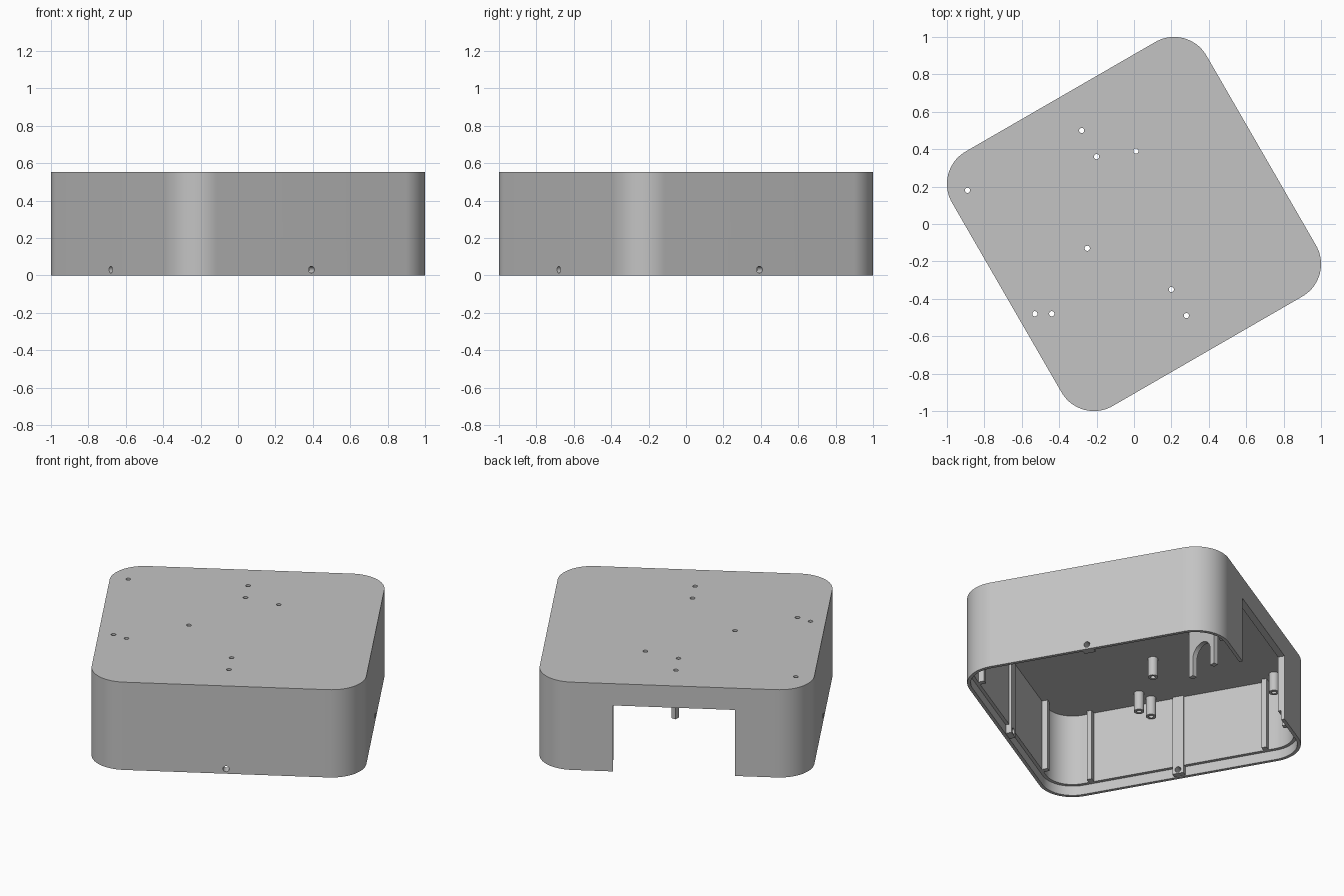
import bpy
import bmesh
from math import pi, cos, sin, radians
from mathutils import Matrix, Vector

old = bpy.data.objects.get("Cube")
if old:
    bpy.data.objects.remove(old, do_unlink=True)

HALF, RADIUS, HEIGHT = 0.7857, 0.2, 0.552
WALL, LIP, LIP_TOP, CEILING = 0.04, 0.02, 0.06, 0.51
TURN = Matrix.Rotation(radians(30), 4, "Z")

grey = bpy.data.materials.new("plain grey")
grey.use_nodes = True
grey.diffuse_color = (0.55, 0.55, 0.55, 1)
grey.node_tree.nodes["Principled BSDF"].inputs["Base Color"].default_value = (0.55, 0.55, 0.55, 1)


def finish(name, bm):
    bmesh.ops.recalc_face_normals(bm, faces=bm.faces)
    mesh = bpy.data.meshes.new(name)
    bm.to_mesh(mesh)
    bm.free()
    mesh.materials.append(grey)
    obj = bpy.data.objects.new(name, mesh)
    bpy.context.collection.objects.link(obj)
    return obj


def prism(name, points, direction):
    """Extrude a closed outline along a direction."""
    bm = bmesh.new()
    face = bm.faces.new([bm.verts.new(p) for p in points])
    out = bmesh.ops.extrude_face_region(bm, geom=[face])
    moved = [v for v in out["geom"] if isinstance(v, bmesh.types.BMVert)]
    bmesh.ops.translate(bm, verts=moved, vec=direction)
    return finish(name, bm)


def rounded_block(name, inset, z0, z1):
    k, r, n = HALF - RADIUS, RADIUS - inset, 20
    pts = []
    for q, (sx, sy) in enumerate(((1, 1), (-1, 1), (-1, -1), (1, -1))):
        for i in range(n + 1):
            a = (q + i / n) * pi / 2
            pts.append((sx * k + r * cos(a), sy * k + r * sin(a), z0))
    return prism(name, pts, (0, 0, z1 - z0))


def box(name, x0, x1, y0, y1, z0, z1):
    pts = [(x0, y0, z0), (x1, y0, z0), (x1, y1, z0), (x0, y1, z0)]
    return prism(name, pts, (0, 0, z1 - z0))


def rod(name, start, direction, radius, sides=20):
    d = Vector(direction)
    rot = d.to_track_quat("Z", "Y")
    pts = [Vector(start) + rot @ Vector((radius * cos(2 * pi * i / sides),
                                         radius * sin(2 * pi * i / sides), 0)) for i in range(sides)]
    return prism(name, pts, d)


def cut(target, cutter):
    mod = target.modifiers.new("cut", "BOOLEAN")
    mod.operation = "DIFFERENCE"
    mod.solver = "EXACT"
    mod.object = cutter
    bpy.context.view_layer.objects.active = target
    bpy.ops.object.modifier_apply(modifier=mod.name)
    bpy.data.objects.remove(cutter, do_unlink=True)


def local(x, y):
    return TURN.inverted() @ Vector((x, y, 0))


# Hollow cover with a thinner lip around its open bottom
cover = rounded_block("cover", 0, 0, HEIGHT)
cut(cover, rounded_block("cavity", WALL, -0.1, CEILING))
cut(cover, rounded_block("lip_recess", LIP, -0.1, LIP_TOP))

# Large opening in the back wall
cut(cover, box("opening", -0.35, 0.35, 0.6, 0.9, -0.1, 0.415))
parts = [cover]

# Small holes through the top, some continued by hollow posts
post_spots = [(-0.89, 0.18), (-0.25, -0.13), (-0.53, -0.48), (-0.44, -0.48), (0.01, 0.39)]
plain_spots = [(-0.28, 0.5), (-0.2, 0.36), (0.2, -0.35), (0.28, -0.49)]
for x, y in post_spots + plain_spots:
    p = local(x, y)
    cut(cover, rod("drill", (p.x, p.y, 0.45), (0, 0, 0.2), 0.014))
for x, y in post_spots:
    p = local(x, y)
    post = rod("mounting_post", (p.x, p.y, 0.39), (0, 0, CEILING + 0.01 - 0.39), 0.029)
    cut(post, rod("drill", (p.x, p.y, 0.3), (0, 0, 0.3), 0.014))
    parts.append(post)

# Inside ribs beside the corners, and drilled screw strips on three walls
INNER = HALF - WALL
for side in range(4):
    spin = Matrix.Rotation(side * pi / 2, 4, "Z")
    for y in (-0.53, 0.53):
        rib = box("corner_rib", INNER - 0.035, INNER + 0.01, y - 0.015, y + 0.015,
                  LIP_TOP, CEILING + 0.01)
        rib.data.transform(spin)
        parts.append(rib)
    if side == 1:
        continue
    strip = box("screw_strip", INNER - 0.015, HALF - 0.015, -0.033, 0.033, 0.004, CEILING + 0.01)
    strip.data.transform(spin)
    for target in (strip, cover):
        drill = rod("drill", (0.65, 0, 0.03), (0.2, 0, 0), 0.018)
        drill.data.transform(spin)
        cut(target, drill)
    parts.append(strip)

# Arched bracket hanging from the top
ARCH_Y, ARCH_Z, ARCH_R, FOOT = 0.342, 0.32, 0.077, 0.215
outline = [(0.452, FOOT), (0.452, CEILING + 0.01), (0.232, CEILING + 0.01), (0.232, FOOT),
           (ARCH_Y - ARCH_R, FOOT)]
for i in range(17):
    a = pi - pi * i / 16
    outline.append((ARCH_Y + ARCH_R * cos(a), ARCH_Z + ARCH_R * sin(a)))
outline.append((ARCH_Y + ARCH_R, FOOT))
bracket = prism("arched_bracket", [(-0.245, y, z) for y, z in outline], (0.03, 0, 0))

# Turn the box parts; the bracket already stands in its final place
for obj in parts:
    obj.data.transform(TURN)
bpy.ops.object.select_all(action="DESELECT")
for obj in parts + [bracket]:
    obj.select_set(True)
bpy.context.view_layer.objects.active = cover
bpy.ops.object.shade_smooth_by_angle(angle=radians(30))
